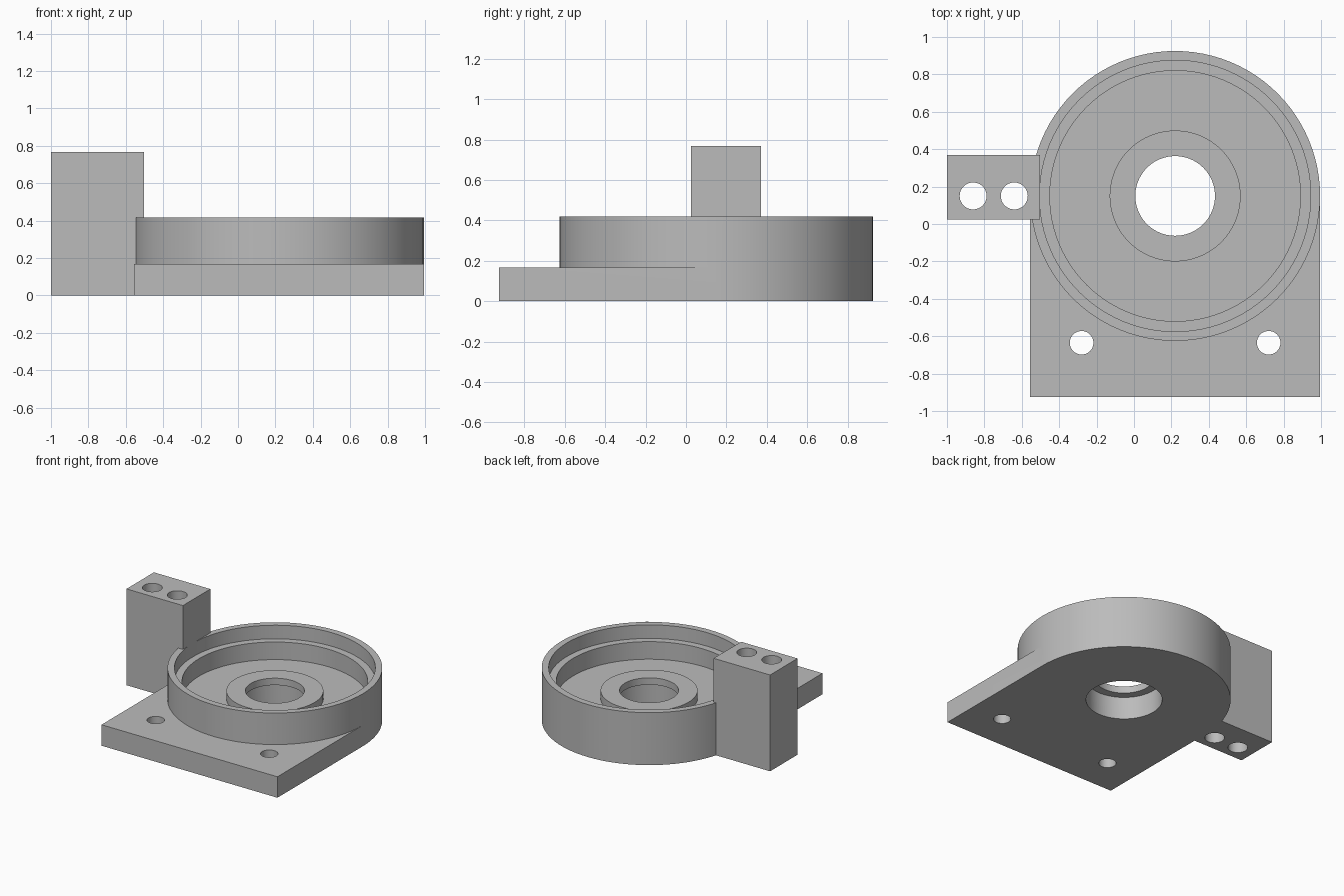
import bpy, bmesh, math

if "Cube" in bpy.data.objects:
    bpy.data.objects.remove(bpy.data.objects["Cube"])

grey = bpy.data.materials.new("plain grey")
grey.diffuse_color = (0.5, 0.5, 0.5, 1)
grey.use_nodes = True
grey.node_tree.nodes["Principled BSDF"].inputs["Base Color"].default_value = grey.diffuse_color
CX, CY = 0.22, 0.15          # cup axis
SEG = 96


def make(name, bm):
    bmesh.ops.recalc_face_normals(bm, faces=bm.faces)
    mesh = bpy.data.meshes.new(name)
    bm.to_mesh(mesh)
    bm.free()
    mesh.materials.append(grey)
    obj = bpy.data.objects.new(name, mesh)
    bpy.context.collection.objects.link(obj)
    return obj


def box(name, x0, x1, y0, y1, z0, z1):
    bm = bmesh.new()
    bmesh.ops.create_cube(bm, size=1)
    for v in bm.verts:
        v.co = ((x0 + x1) / 2 + v.co.x * (x1 - x0),
                (y0 + y1) / 2 + v.co.y * (y1 - y0),
                (z0 + z1) / 2 + v.co.z * (z1 - z0))
    return make(name, bm)


def lathe(name, x, y, profile, seg=SEG):
    """Solid of revolution; the profile starts and ends on the axis."""
    bm = bmesh.new()
    pts = [bm.verts.new((r, 0, z)) for r, z in profile]
    edges = [bm.edges.new(p) for p in zip(pts, pts[1:])]
    bmesh.ops.spin(bm, geom=pts + edges, cent=(0, 0, 0), axis=(0, 0, 1),
                   angle=2 * math.pi, steps=seg)
    bmesh.ops.remove_doubles(bm, verts=bm.verts, dist=1e-5)
    bmesh.ops.translate(bm, verts=bm.verts, vec=(x, y, 0))
    return make(name, bm)


def combine(obj, other, operation):
    mod = obj.modifiers.new(operation.lower(), 'BOOLEAN')
    mod.operation, mod.solver, mod.object = operation, 'EXACT', other
    bpy.context.view_layer.objects.active = obj
    bpy.ops.object.modifier_apply(modifier=mod.name)
    bpy.data.objects.remove(other)


def drill(obj, x, y, r):
    combine(obj, lathe("drill", x, y, [(0, -0.1), (r, -0.1), (r, 1), (0, 1)], 48),
            'DIFFERENCE')


def smooth(obj):
    bpy.ops.object.select_all(action='DESELECT')
    obj.select_set(True)
    bpy.context.view_layer.objects.active = obj
    bpy.ops.object.shade_smooth_by_angle(angle=math.radians(30))


# Round cup with stepped rim and raised centre boss
housing = lathe("cup_and_base_plate", CX, CY, [
    (0, 0), (0.775, 0), (0.775, 0.418), (0.725, 0.418), (0.725, 0.31),
    (0.67, 0.31), (0.67, 0.17), (0.35, 0.17), (0.35, 0.235), (0, 0.235)])

# Flat mounting plate joined to the cup, with two screw holes
combine(housing, box("plate", -0.555, 0.995, -0.925, CY, 0, 0.167), 'UNION')
for x in (-0.28, 0.72):
    drill(housing, x, -0.635, 0.063)

# Centre bore, wider from below
combine(housing, lathe("bore", CX, CY, [
    (0, -0.1), (0.277, -0.1), (0.277, 0.18), (0.213, 0.18), (0.213, 1), (0, 1)]),
    'DIFFERENCE')
smooth(housing)

# Tall side block with two vertical holes
block = box("side_block", -1.0, -0.503, 0.025, 0.37, 0, 0.767)
for x in (-0.86, -0.64):
    drill(block, x, CY, 0.072)
smooth(block)
